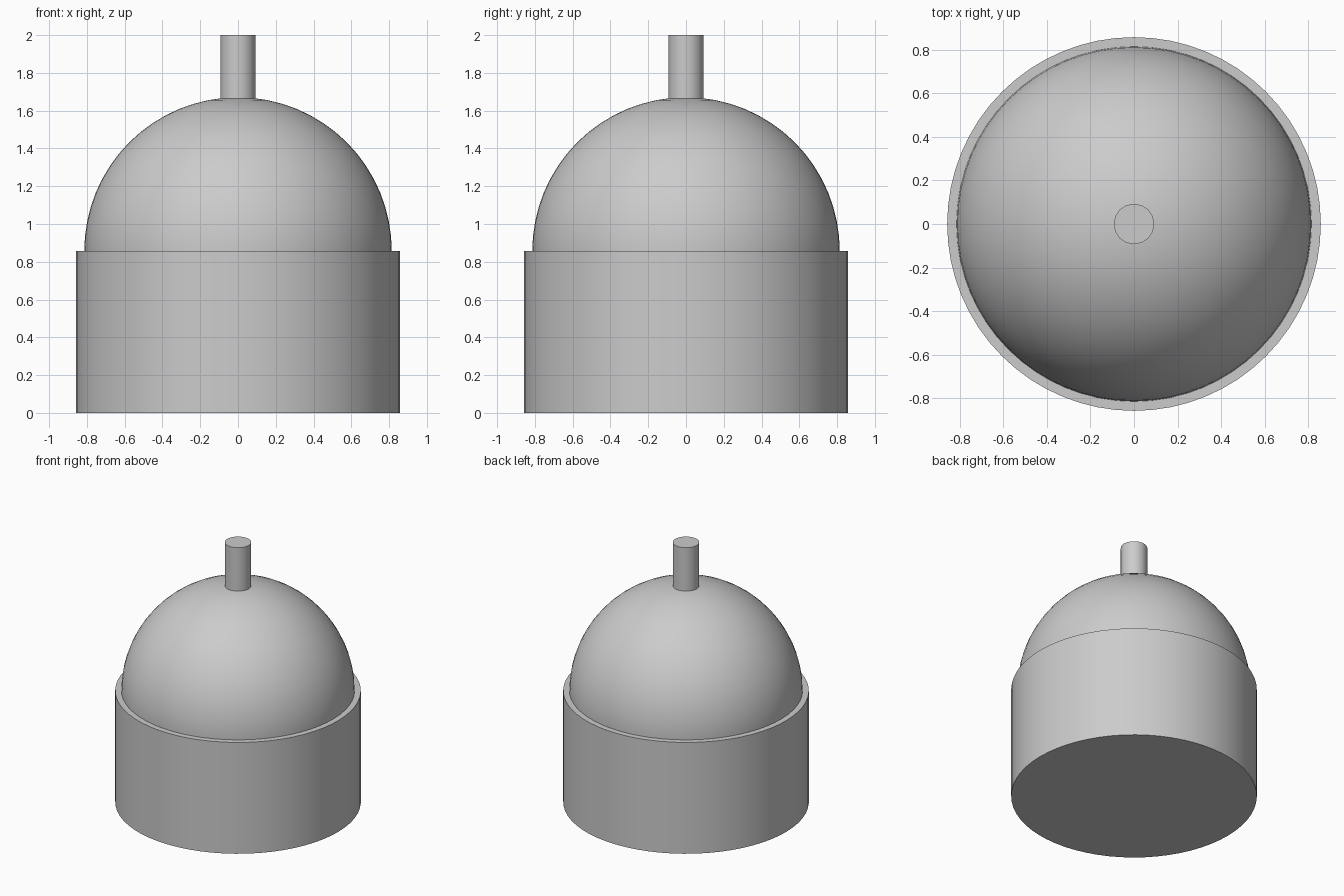
import bpy
import math

cube = bpy.data.objects.get("Cube")
if cube:
    bpy.data.objects.remove(cube, do_unlink=True)

RADIUS = 0.857       # drum radius and height
DOME = 0.814
STEM = 0.093

grey = bpy.data.materials.new("plain grey")
grey.use_nodes = True
colour = (0.6, 0.6, 0.6, 1)
grey.diffuse_color = colour
grey.node_tree.nodes["Principled BSDF"].inputs["Base Color"].default_value = colour


def finish(name):
    obj = bpy.context.object
    obj.name = name
    obj.data.materials.append(grey)
    bpy.ops.object.shade_smooth_by_angle(angle=math.radians(35))
    return obj


def cylinder(name, radius, bottom, top, sides):
    bpy.ops.mesh.primitive_cylinder_add(
        vertices=sides, radius=radius, depth=top - bottom,
        location=(0, 0, (bottom + top) / 2))
    return finish(name)


# Drum-shaped base
cylinder("base", RADIUS, 0, RADIUS, 64)

# Dome: the lower half of the sphere sits inside the base
bpy.ops.mesh.primitive_uv_sphere_add(
    segments=64, ring_count=32, radius=DOME, location=(0, 0, RADIUS))
finish("dome")

# Stem rising from the crown of the dome
cylinder("stem", STEM, RADIUS + DOME - 0.05, 2, 16)
